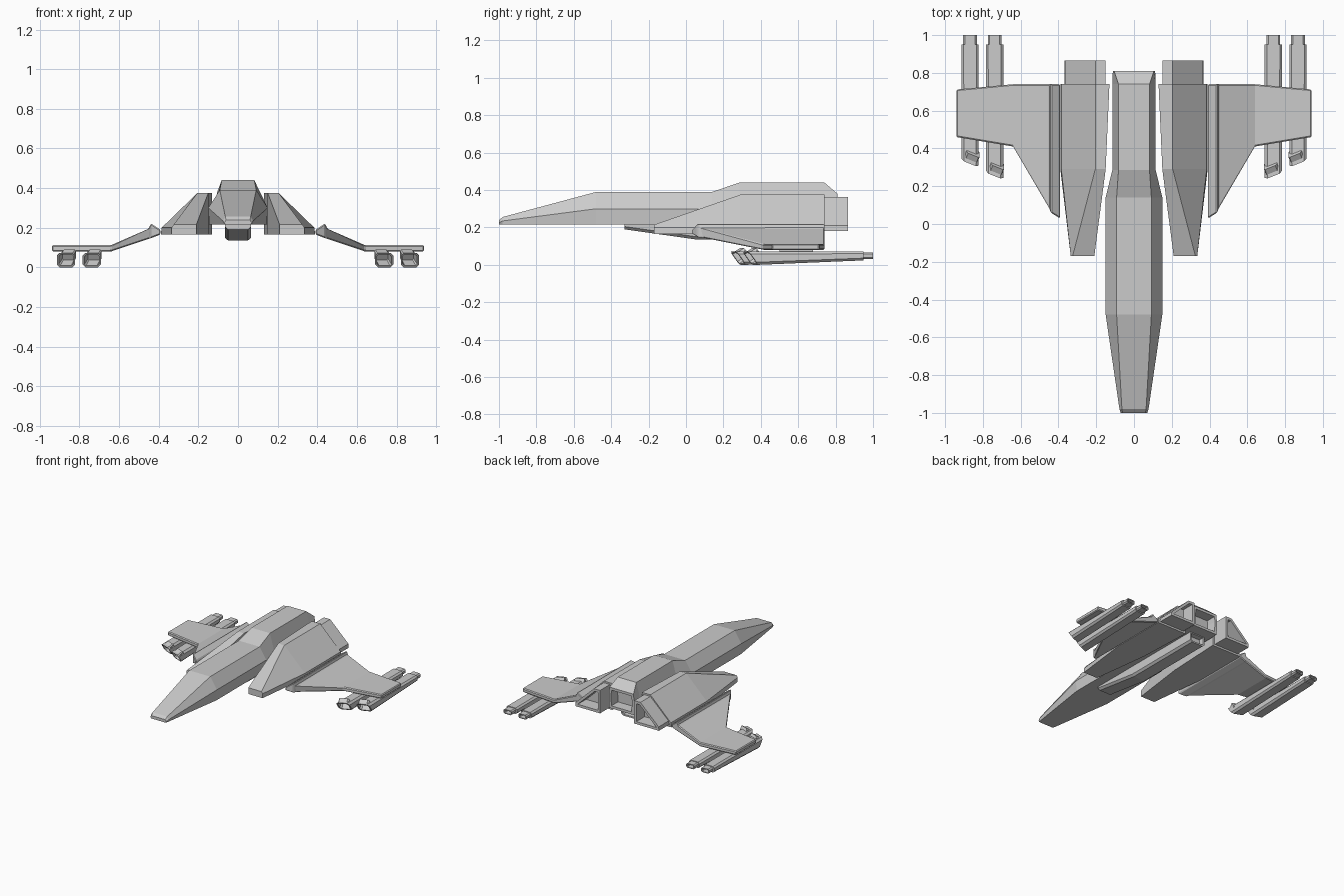
import bpy, bmesh

if "Cube" in bpy.data.objects:
    bpy.data.objects.remove(bpy.data.objects["Cube"])


def loft(name, rings, mirror=False, bevel=0.0, hollow_start=None, hollow_end=None):
    """Skin rings of 3D points; optionally recess the end caps (rim, depth)."""
    bm = bmesh.new()
    vs = [[bm.verts.new(p) for p in r] for r in rings]
    n = len(rings[0])
    for a, b in zip(vs, vs[1:]):
        for i in range(n):
            j = (i + 1) % n
            bm.faces.new((a[i], a[j], b[j], b[i]))
    caps = [bm.faces.new(vs[0][::-1]), bm.faces.new(vs[-1])]
    bmesh.ops.recalc_face_normals(bm, faces=bm.faces[:])
    for cap, spec in zip(caps, (hollow_start, hollow_end)):
        if spec:
            rim, depth = spec
            bmesh.ops.inset_individual(bm, faces=[cap], thickness=rim, use_even_offset=True)
            bmesh.ops.inset_individual(bm, faces=[cap], thickness=0.002, depth=-depth,
                                       use_even_offset=True)
    me = bpy.data.meshes.new(name)
    bm.to_mesh(me)
    bm.free()
    ob = bpy.data.objects.new(name, me)
    bpy.context.collection.objects.link(ob)
    if bevel:
        m = ob.modifiers.new("edge_chamfer", 'BEVEL')
        m.width, m.segments, m.limit_method = bevel, 1, 'ANGLE'
    if mirror:
        m = ob.modifiers.new("mirror", 'MIRROR')
        m.use_clip = False
        m.use_mirror_merge = False
    return ob


def at_y(y, pts):
    return [(x, y, z) for x, z in pts]


def symmetric(y, half):
    """Full ring from the right half of a cross-section, bottom to top."""
    return at_y(y, half + [(-x, z) for x, z in reversed(half)])


def chamfer_box(x0, x1, z0, z1, c):
    return [(x0 + c, z0), (x1 - c, z0), (x1, z0 + c), (x1, z1 - c),
            (x1 - c, z1), (x0 + c, z1), (x0, z1 - c), (x0, z0 + c)]


# Fuselage: pointed nose, long neck, raised back, open tail
body = [(-1.0, .064, .215, .070, .225, .060, .238),
        (-.98, .070, .215, .077, .235, .064, .256),
        (-.48, .145, .215, .150, .300, .092, .390),
        (.14, .145, .215, .150, .300, .092, .390),
        (.285, .110, .215, .115, .320, .082, .440),
        (.74, .110, .215, .115, .320, .082, .440),
        (.81, .108, .215, .112, .320, .105, .380)]
loft("fuselage", [symmetric(y, [(a, b), (c, d), (e, f)]) for y, a, b, c, d, e, f in body],
     hollow_end=(.02, .08))

# Belly keel, wedge shaped at the front
loft("belly_keel", [symmetric(y, [(.05, z), (.066, z + .015), (.066, .22)])
                    for y, z in ((-.33, .19), (.06, .135), (.72, .135))],
     hollow_end=(.012, .04))

# Side engine nacelles
loft("engine_nacelle", [
    at_y(-.17, [(.21, .165), (.335, .165), (.335, .20), (.325, .215), (.21, .215)]),
    at_y(.29, [(.150, .165), (.39, .165), (.385, .20), (.205, .375), (.150, .375)]),
    at_y(.74, [(.130, .165), (.39, .165), (.385, .20), (.205, .375), (.130, .375)])],
    mirror=True, hollow_end=(.015, .03))

# Engine exhausts
nozzle = [(.15, .18), (.368, .18), (.365, .21), (.205, .362), (.15, .362)]
loft("engine_exhaust", [at_y(.70, nozzle), at_y(.865, nozzle)],
     mirror=True, hollow_end=(.02, .10))

# Drooped wings: x, front y, rear y, bottom z, top z
wing = [(.392, .03, .74, .165, .190), (.440, .06, .74, .147, .222),
        (.450, .09, .74, .144, .195), (.640, .41, .74, .080, .112),
        (.940, .46, .712, .080, .112)]
loft("wing", [[(x, f, b), (x, r, b), (x, r, t), (x, f, t)] for x, f, r, b, t in wing],
     mirror=True, bevel=.006)

# Paired guns under each wing tip, with slanted intakes and rear barrels
for label, x0, y0 in (("inner", .692, .235), ("outer", .822, .30)):
    x1 = x0 + .092
    front = [(x, y0 + .4 * (x - x0) + .7 * (.072 - z), z)
             for x, z in chamfer_box(x0, x1, .0, .072, .014)]
    loft(label + "_gun_body", [front, at_y(.95, chamfer_box(x0, x1, .024, .072, .012))],
         mirror=True, hollow_start=(.010, .05))
    barrel = chamfer_box(x0 + .010, x1 - .010, .031, .067, .009)
    loft(label + "_gun_barrel", [at_y(.93, barrel), at_y(1.0, barrel)],
         mirror=True, hollow_end=(.007, .04))
    # Pylon joining gun and wing
    pylon = chamfer_box(x0 + .025, x1 - .025, .055, .09, .005)
    loft(label + "_gun_pylon", [at_y(.50, pylon), at_y(.68, pylon)], mirror=True)
